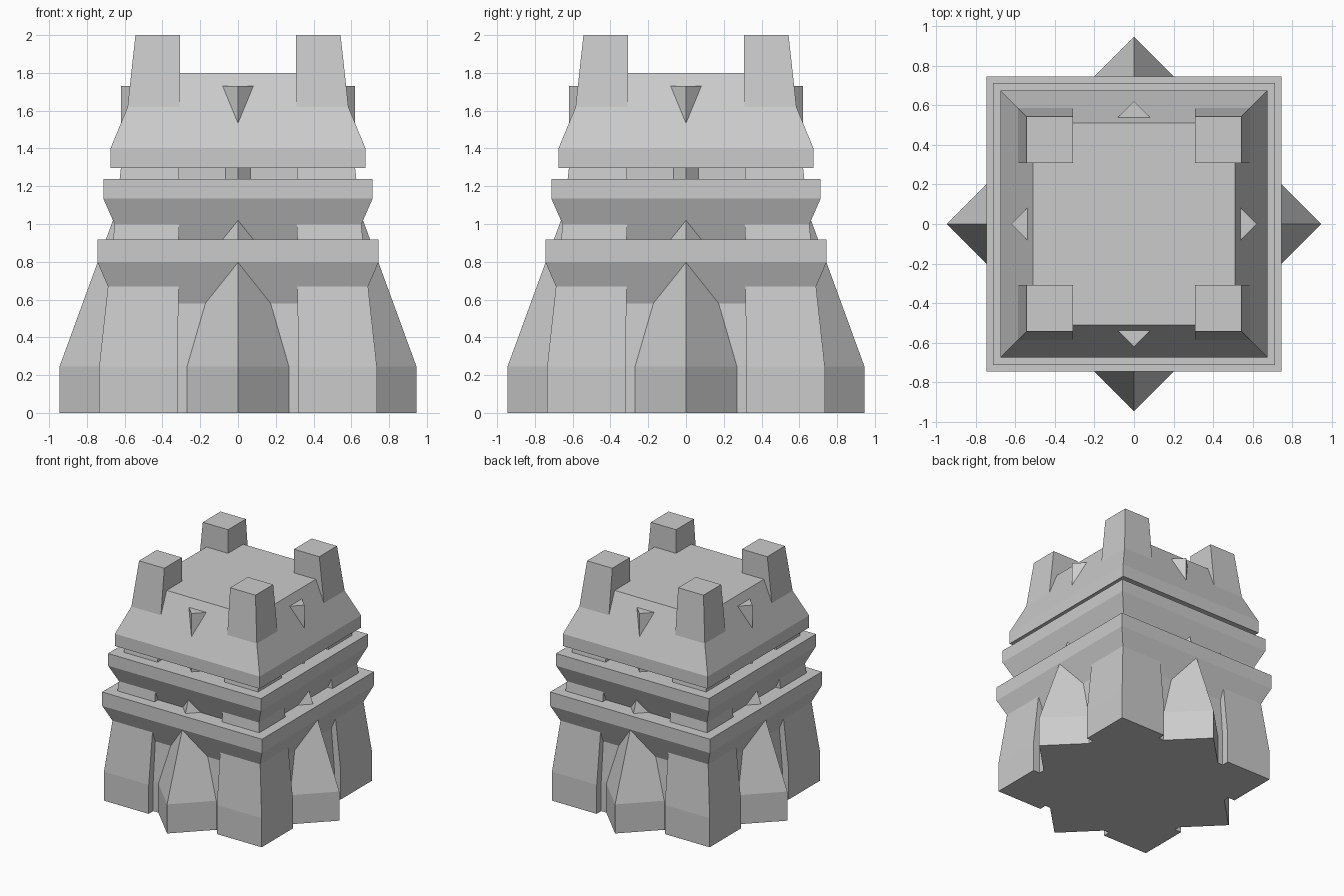
import bpy, bmesh, math

if "Cube" in bpy.data.objects:
    bpy.data.objects.remove(bpy.data.objects["Cube"])


def stack(name, sections):
    """Loft rectangular sections, each given as ((x, y) corners, z)."""
    bm = bmesh.new()
    rings = [[bm.verts.new((x, y, z)) for x, y in pts] for pts, z in sections]
    for a, b in zip(rings, rings[1:]):
        for i in range(4):
            j = (i + 1) % 4
            bm.faces.new((a[i], a[j], b[j], b[i]))
    bm.faces.new(rings[0][::-1])
    bm.faces.new(rings[-1])
    bmesh.ops.recalc_face_normals(bm, faces=bm.faces[:])
    mesh = bpy.data.meshes.new(name)
    bm.to_mesh(mesh)
    bm.free()
    obj = bpy.data.objects.new(name, mesh)
    bpy.context.collection.objects.link(obj)
    return obj


def rect(lo, hi):
    return [(lo, lo), (hi, lo), (hi, hi), (lo, hi)]


def square(r):
    return rect(-r, r)


def diamond(r):
    return [(r, 0), (0, r), (-r, 0), (0, -r)]


def tower(name, shape, profile):
    return stack(name, [(shape(r), z) for r, z in profile])


# Recessed central walls
tower("core_wall", square, [(0.675, 0), (0.675, 0.25), (0.65, 0.58), (0.555, 1.24), (0.555, 1.35)])

# Two flared ledges and the sloped roof
tower("lower_ledge", square, [(0.65, 0.58), (0.745, 0.80), (0.745, 0.917), (0.5, 0.917)])
tower("upper_ledge", square, [(0.61, 0.90), (0.713, 1.135), (0.713, 1.238), (0.5, 1.238)])
tower("roof", square, [(0.675, 1.297), (0.675, 1.40), (0.51, 1.80)])

# Diamond-plan buttress: feet at the base, small spikes through the roof
tower("diamond_buttress", diamond, [(0.945, 0), (0.945, 0.245), (0.62, 1.135), (0.62, 1.73)])

# Four tapered corner pillars
for k in range(4):
    pillar = stack("corner_pillar", [
        (rect(0.318, 0.735), 0),
        (rect(0.318, 0.735), 0.245),
        (rect(0.307, 0.543), 2.0),
    ])
    pillar.rotation_euler.z = k * math.pi / 2
